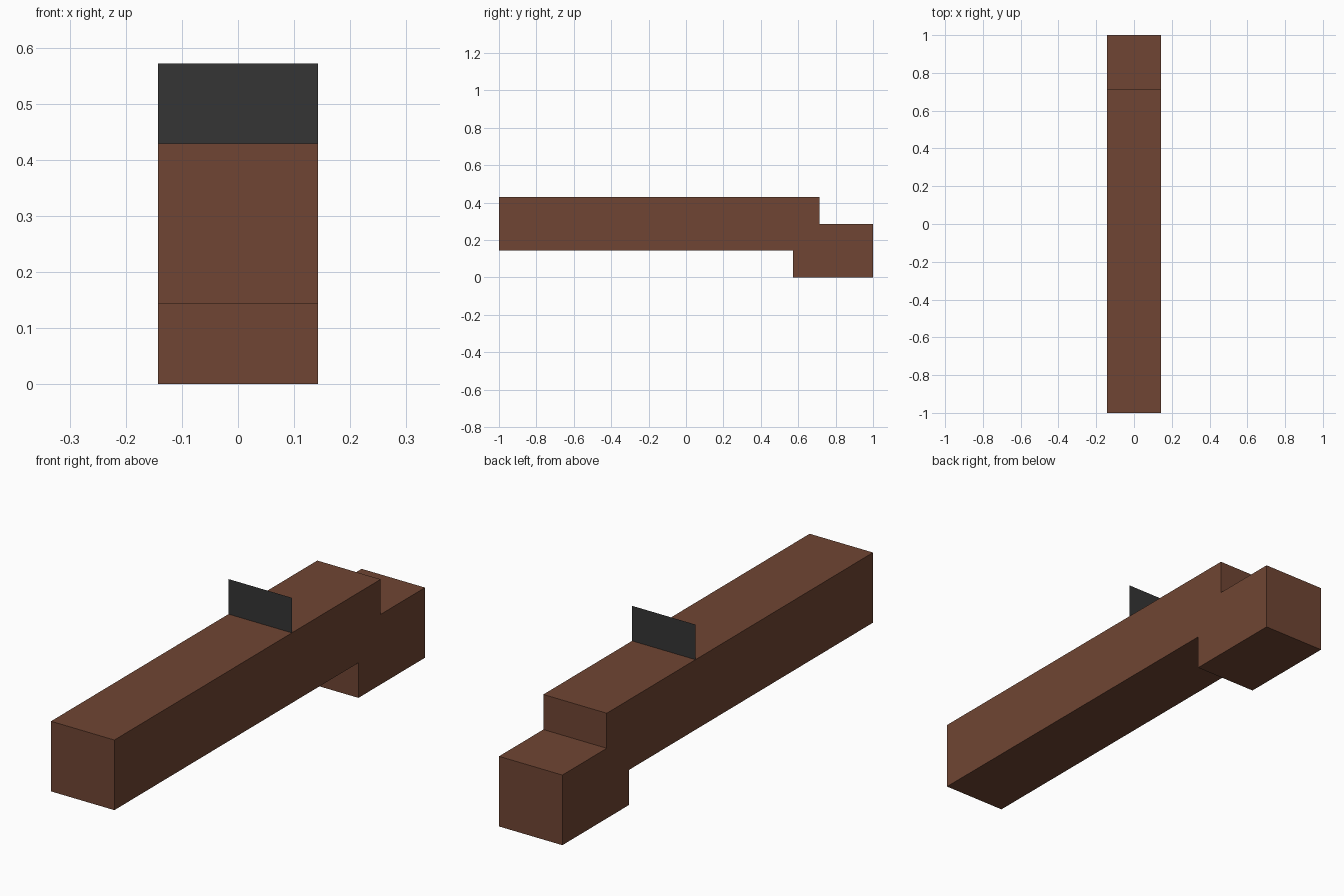
import bpy
import bmesh
from mathutils import Vector

if "Cube" in bpy.data.objects:
    bpy.data.objects.remove(bpy.data.objects["Cube"], do_unlink=True)

U = 1 / 7  # grid unit: every dimension is a multiple of it


def material(name, rgb):
    mat = bpy.data.materials.new(name)
    mat.use_nodes = True
    color = (*rgb, 1)
    mat.diffuse_color = color
    mat.node_tree.nodes["Principled BSDF"].inputs["Base Color"].default_value = color
    return mat


def add_part(name, outline, mat, extrude=None):
    """Make a flat face from an outline, optionally extruded into a solid."""
    bm = bmesh.new()
    face = bm.faces.new([bm.verts.new(p) for p in outline])
    if extrude:
        new = bmesh.ops.extrude_face_region(bm, geom=[face], use_keep_orig=True)
        verts = [g for g in new["geom"] if isinstance(g, bmesh.types.BMVert)]
        bmesh.ops.translate(bm, verts=verts, vec=Vector(extrude))
        bmesh.ops.recalc_face_normals(bm, faces=bm.faces)
    mesh = bpy.data.meshes.new(name)
    bm.to_mesh(mesh)
    bm.free()
    mesh.materials.append(mat)
    obj = bpy.data.objects.new(name, mesh)
    bpy.context.collection.objects.link(obj)
    return obj


brown = material("brown wood", (0.162, 0.060, 0.033))
charcoal = material("charcoal", (0.036, 0.036, 0.036))

# Stepped beam: long bar with a lowered block at the back, as one side profile (y, z)
profile = [(-7, 1), (4, 1), (4, 0), (7, 0), (7, 2), (5, 2), (5, 3), (-7, 3)]
add_part("stepped_beam", [(-U, y * U, z * U) for y, z in profile], brown, (2 * U, 0, 0))

# Thin upright plate standing across the top of the beam
plate = [(-1, 3), (1, 3), (1, 4), (-1, 4)]
add_part("upright_plate", [(x * U, U, z * U) for x, z in plate], charcoal)
